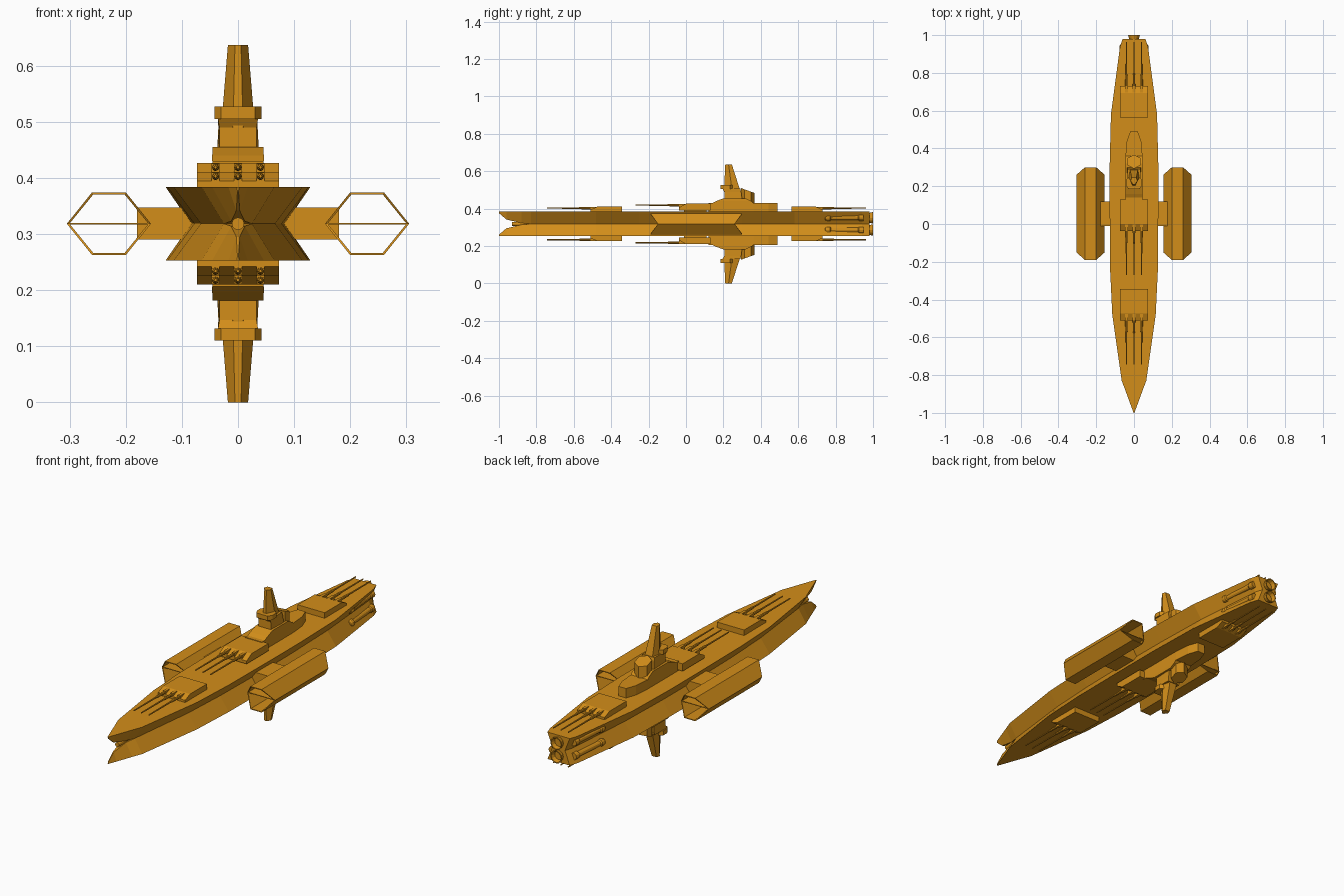
import bpy, bmesh, math
from mathutils import Matrix, Vector

if "Cube" in bpy.data.objects:
    bpy.data.objects.remove(bpy.data.objects["Cube"])

ZC = 0.3185  # horizontal symmetry plane of the ship
mat = bpy.data.materials.new("orange_paint")
mat.diffuse_color = (0.65, 0.27, 0.01, 1)
mat.use_nodes = True
mat.node_tree.nodes["Principled BSDF"].inputs["Base Color"].default_value = mat.diffuse_color


def finish(bm, name, mx=False, mz=False):
    """Mirror geometry in x and/or about the mid plane, then make the object."""
    for on, scale, centre in ((mx, Vector((-1, 1, 1)), Vector()),
                              (mz, Vector((1, 1, -1)), Vector((0, 0, ZC)))):
        if on:
            dup = bmesh.ops.duplicate(bm, geom=bm.verts[:] + bm.edges[:] + bm.faces[:])
            for v in dup["geom"]:
                if isinstance(v, bmesh.types.BMVert):
                    v.co = (v.co - centre) * scale + centre
    bmesh.ops.recalc_face_normals(bm, faces=bm.faces[:])
    me = bpy.data.meshes.new(name)
    bm.to_mesh(me)
    bm.free()
    me.materials.append(mat)
    ob = bpy.data.objects.new(name, me)
    bpy.context.collection.objects.link(ob)
    return ob


def loft(bm, sections, loop=False):
    """Skin matching point rings; capped at both ends unless looped."""
    rings = [[bm.verts.new(p) for p in s] for s in sections]
    n = len(rings[0])
    pairs = list(zip(rings, rings[1:])) + ([(rings[-1], rings[0])] if loop else [])
    for a, b in pairs:
        for i in range(n):
            j = (i + 1) % n
            bm.faces.new((a[i], a[j], b[j], b[i]))
    if not loop:
        bm.faces.new(rings[0])
        bm.faces.new(rings[-1])


def ring(x, y, z, r, n):
    return [(x + r * math.cos(2 * math.pi * i / n), y,
             z + r * math.sin(2 * math.pi * i / n)) for i in range(n)]


def rect(z, y0, y1, w0, w1=None):
    w1 = w0 if w1 is None else w1
    return [(-w0, y0, z), (w0, y0, z), (w1, y1, z), (-w1, y1, z)]


def box(bm, x0, x1, y0, y1, z0, z1):
    loft(bm, [[(x0, y0, z), (x1, y0, z), (x1, y1, z), (x0, y1, z)] for z in (z0, z1)])


# Twin hulls: y, deck half width, keel half width, keel height
bm = bmesh.new()
stations = [(-1.0, .002, .001, .376), (-.96, .017, .003, .342), (-.88, .046, .012, .323),
            (-.83, .065, .025, ZC), (-.48, .115, .066, ZC), (-.25, .126, .078, ZC),
            (.1, .129, .084, ZC), (.3, .129, .083, ZC), (.58, .122, .075, ZC),
            (.94, .074, .046, ZC), (.98, .06, .034, ZC)]
loft(bm, [[(-w, y, .384), (w, y, .384), (k, y, z), (-k, y, z)] for y, w, k, z in stations])
finish(bm, "hull", mz=True)

# Bow gun in the notch between the hulls
bm = bmesh.new()
loft(bm, [ring(0, -.93, ZC, .011, 12), ring(0, -.78, ZC, .011, 12)])
finish(bm, "bow_gun")


# Triple gun turrets, on top and underneath
def turret(name, rear, d, z0, z1):
    bm = bmesh.new()
    top = rear + d * .13
    nose = rear + d * .168
    side = [(rear, z0), (rear, z1), (top, z1), (nose, z0 + .4 * (z1 - z0)), (nose, z0)]
    loft(bm, [[(x, y, z) for y, z in side] for x in (-.073, .073)])
    box(bm, -.05, .05, *sorted((rear + d * .02, rear + d * .14)), .38, z0)
    zb = z1 - .008
    for x in (-.04, 0, .04):
        box(bm, x - .007, x + .007, *sorted((top - d * .01, nose)), z0 + .004, z1 - .001)
        loft(bm, [ring(x, top + d * t, zb, r, 8) for t, r in
                  ((.02, .007), (.095, .006), (.10, .004), (.27, .003))])
    finish(bm, name, mz=True)


turret("fore_turret", -.343, -1, .384, .411)
turret("mid_turret", .13, -1, .391, .427)
turret("aft_turret", .563, 1, .384, .411)

# Deckhouse, stepped up to the command tower
bm = bmesh.new()
plan = [(-.045, .12), (.045, .12), (.045, .36), (.038, .44), (.02, .49),
        (-.02, .49), (-.038, .44), (-.045, .36)]
loft(bm, [[(x, y, z) for x, y in plan] for z in (.38, .43)])
loft(bm, [rect(.43, .14, .36, .046), rect(.44, .16, .35, .046), rect(.455, .20, .32, .045)])
finish(bm, "deckhouse", mz=True)

bm = bmesh.new()
loft(bm, [rect(.45, .205, .30, .033, .037), rect(.49, .205, .295, .033, .035),
          rect(.507, .195, .29, .036, .033)])
finish(bm, "tower", mz=True)

bm = bmesh.new()
bridge = [(-.03, .185), (.03, .185), (.042, .205), (.042, .235), (.025, .25),
          (-.025, .25), (-.042, .235), (-.042, .205)]
loft(bm, [[(x, y, z) for x, y in bridge] for z in (.505, .527)])
finish(bm, "bridge", mz=True)

bm = bmesh.new()
mast = [(-.3, 0), (.3, 0), (1, .5), (.7, 1), (-.7, 1), (-1, .5)]
loft(bm, [[(x * w, y0 + (y1 - y0) * t, z) for x, t in mast]
          for z, y0, y1, w in ((.49, .203, .292, .03), (.637, .21, .245, .018))])
finish(bm, "mast_fin", mz=True)

# Six-sided funnel with slanted cap
bm = bmesh.new()
hexa = [(math.sin(a) * .04, .33 + math.cos(a) * .037)
        for a in (i * math.pi / 3 for i in range(6))]
loft(bm, [[(x, y, .425) for x, y in hexa],
          [(x, y, .497 - (y - .33) * .36) for x, y in hexa]])
finish(bm, "funnel", mz=True)

# Open hexagonal side pods with a thin flight deck
bm = bmesh.new()


def pod_ring(end, inset):
    mid, tip = ((-.15, -.19), (.26, .30))[end]
    w, f, h = .075 - inset * 1.15, .03 - inset * .5, .056 - inset
    return [(.23 + x, y, ZC + z) for x, y, z in
            ((-w, mid, 0), (-f, tip, h), (f, tip, h), (w, mid, 0), (f, tip, -h), (-f, tip, -h))]


loft(bm, [pod_ring(0, 0), pod_ring(1, 0), pod_ring(1, .004), pod_ring(0, .004)], loop=True)
box(bm, .157, .303, -.15, .26, ZC - .0015, ZC + .0015)
finish(bm, "side_pods", mx=True)

bm = bmesh.new()
box(bm, .07, .18, -.01, .12, .29, .347)
finish(bm, "pylons", mx=True)

# Side boosters with rounded ends along the stern
bm = bmesh.new()
caps = [(.74, .006), (.745, .014), (.757, .018), (.77, .018), (.775, .013),
        (.92, .013), (.925, .017), (.95, .017)]
loft(bm, [ring(.066 - (y - .85) * .08, y, .352, r, 12) for y, r in caps])
finish(bm, "side_boosters", mx=True, mz=True)

# Hollow main engine nozzles
bm = bmesh.new()
loft(bm, [ring(0, y, .351, r, 12) for y, r in
          ((.95, .024), (.98, .026), (1.0, .031), (1.0, .026), (.982, .021), (.95, .018))],
     loop=True)
finish(bm, "main_engines", mz=True)
